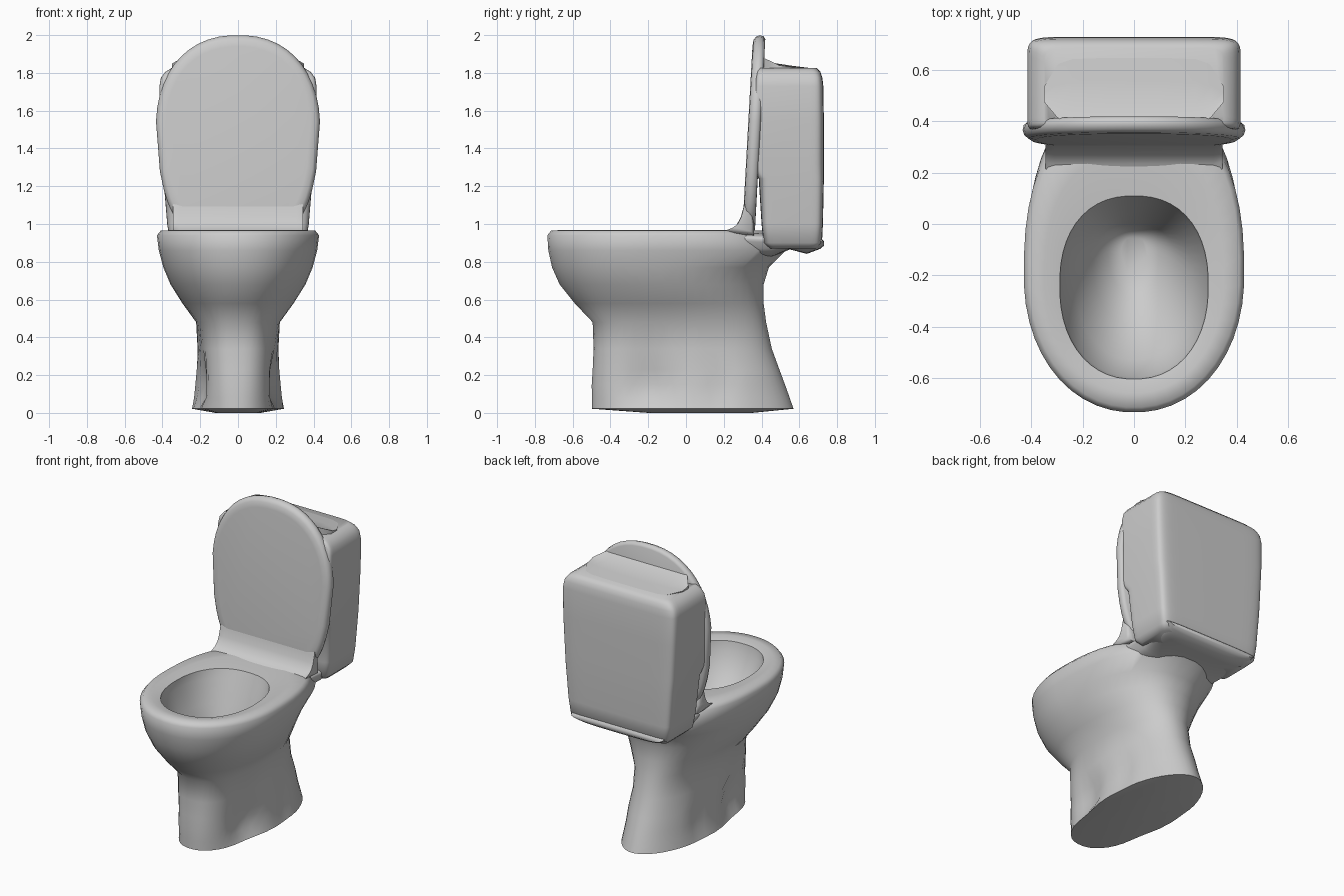
import bpy, bmesh, math
from mathutils import Vector

if "Cube" in bpy.data.objects:
    bpy.data.objects.remove(bpy.data.objects["Cube"], do_unlink=True)

ceramic = bpy.data.materials.new("grey ceramic")
ceramic.use_nodes = True
ceramic.diffuse_color = (0.6, 0.6, 0.6, 1)
ceramic.node_tree.nodes["Principled BSDF"].inputs["Base Color"].default_value = (0.6, 0.6, 0.6, 1)


def loft(name, rings, angle=60):
    """Skin a list of equal-length rings and cap both ends."""
    bm = bmesh.new()
    loops = [[bm.verts.new(p) for p in ring] for ring in rings]
    for a, b in zip(loops, loops[1:]):
        for i in range(len(a)):
            j = (i + 1) % len(a)
            bm.faces.new((a[i], a[j], b[j], b[i]))
    bm.faces.new(loops[0][::-1])
    bm.faces.new(loops[-1])
    bmesh.ops.recalc_face_normals(bm, faces=bm.faces)
    mesh = bpy.data.meshes.new(name)
    bm.to_mesh(mesh)
    bm.free()
    mesh.materials.append(ceramic)
    obj = bpy.data.objects.new(name, mesh)
    bpy.context.collection.objects.link(obj)
    bpy.ops.object.select_all(action="DESELECT")
    obj.select_set(True)
    bpy.context.view_layer.objects.active = obj
    bpy.ops.object.shade_smooth_by_angle(angle=math.radians(angle))


def power(v, n):
    return math.copysign(abs(v) ** (2 / n), v)


def circle(count=48):
    for i in range(count):
        a = 2 * math.pi * (i + 0.5) / count
        yield math.cos(a), math.sin(a)


def egg(z, front, back, half, mid, n_front=2.0, n_back=2.5, pinch=0.0):
    """Horizontal ring with its own front and back roundness and side scoops."""
    ring = []
    for c, s in circle():
        n = n_back if s > 0 else n_front
        y = mid + power(s, n) * ((back - mid) if s > 0 else (mid - front))
        scoop = math.exp(-((y + 0.2) / 0.13) ** 2) + 0.4 * math.exp(-((y - 0.17) / 0.08) ** 2)
        ring.append(Vector((half * power(c, n) * (1 - pinch * scoop), y, z)))
    return ring


# Pedestal, outer bowl, rim and hollow basin in one skin
loft("bowl_and_pedestal", [
    egg(0.0, -0.2, 0.35, 0.12, 0.1),
    egg(0.022, -0.5, 0.57, 0.245, 0.1, 2.3, 1.9, 0.08),
    egg(0.08, -0.5, 0.55, 0.236, 0.1, 2.4, 1.9, 0.22),
    egg(0.15, -0.5, 0.525, 0.23, 0.09, 2.5, 1.9, 0.26),
    egg(0.23, -0.495, 0.495, 0.222, 0.08, 2.6, 2.0, 0.18),
    egg(0.34, -0.49, 0.455, 0.215, 0.0, 2.7, 2.1, 0.04),
    egg(0.48, -0.495, 0.425, 0.222, -0.05, 2.5, 2.2),
    egg(0.58, -0.59, 0.412, 0.295, -0.12, 2.2, 2.2),
    egg(0.68, -0.67, 0.412, 0.358, -0.17, 2.1, 2.2),
    egg(0.77, -0.71, 0.44, 0.396, -0.2, 2.1, 2.3),
    egg(0.86, -0.73, 0.53, 0.42, -0.2, 2.1, 2.5),
    egg(0.94, -0.735, 0.45, 0.43, -0.2, 2.1, 2.5),
    egg(0.965, -0.715, 0.43, 0.41, -0.2, 2.1, 2.5),
    egg(0.968, -0.66, 0.28, 0.35, -0.22, 2.1, 2.4),
    egg(0.955, -0.605, 0.11, 0.29, -0.24, 2.2, 2.3),
    egg(0.9, -0.595, 0.09, 0.285, -0.24, 2.2, 2.3),
    egg(0.76, -0.53, 0.04, 0.23, -0.22, 2.1, 2.2),
    egg(0.64, -0.4, 0.0, 0.16, -0.16),
    egg(0.56, -0.28, -0.02, 0.1, -0.12),
    egg(0.53, -0.2, -0.05, 0.05, -0.12),
])


# Ledge joining the bowl to the tank, narrower underneath
def ledge_ring(y, half, low, high):
    middle, height = (low + high) / 2, (high - low) / 2
    return [Vector((half * power(c, 4) * (0.9 + 0.1 * power(s, 4)), y, middle + height * power(s, 4)))
            for c, s in circle()]


loft("rear_ledge", [
    ledge_ring(0.15, 0.3, 0.86, 0.94),
    ledge_ring(0.24, 0.338, 0.83, 0.96),
    ledge_ring(0.34, 0.342, 0.82, 0.957),
    ledge_ring(0.45, 0.348, 0.825, 0.95),
    ledge_ring(0.55, 0.355, 0.865, 0.94),
    ledge_ring(0.64, 0.36, 0.842, 0.94),
    ledge_ring(0.71, 0.365, 0.868, 0.93),
    ledge_ring(0.73, 0.35, 0.885, 0.91),
])


def across(section, stations):
    """Repeat a (y, z) section at mirrored x stations, shrunk toward its centre."""
    cy = sum(p[0] for p in section) / len(section)
    cz = sum(p[1] for p in section) / len(section)
    mirrored = [(-x, s) for x, s in stations] + [(x, s) for x, s in reversed(stations)]
    return [[Vector((x, cy + (y - cy) * s, cz + (z - cz) * s)) for y, z in section]
            for x, s in mirrored]


# Curved foot where the lid rises from the ledge
foot = [(0.19, 0.95), (0.235, 0.968), (0.268, 0.995), (0.291, 1.04), (0.303, 1.085),
        (0.315, 1.13), (0.345, 1.1), (0.36, 1.0), (0.36, 0.94)]
loft("lid_foot", across(foot, [(0.345, 0.75), (0.335, 0.92), (0.31, 1)]))


# Raised lid: upright outline, wide in the middle, narrow at the hinge
def lid_ring(scale, depth):
    ring = []
    for c, s in circle():
        if s >= 0:
            x, z = 0.435 * power(c, 2.25), 1.5 + 0.5 * power(s, 2.25)
        else:
            drop = abs(power(s, 6))
            z = 1.5 - 0.55 * drop
            x = (0.435 - 0.1 * drop ** 1.7) * power(c, 6)
        x, z = x * scale, 1.5 + (z - 1.5) * scale
        ring.append(Vector((x, 0.3 + max(0, z - 1.0) * 0.055 + depth, z)))
    return ring


loft("lid", [lid_ring(0.88, 0.0), lid_ring(0.95, 0.004), lid_ring(0.985, 0.016),
             lid_ring(1.0, 0.036), lid_ring(0.99, 0.056), lid_ring(0.96, 0.066)])


# Water tank: tapering downward, chamfered top corners, joined to the lid above the gap
def tank_ring(z, front, back, half, n_front=11):
    return egg(z, front, back, half, (front + back) / 2, n_front, 11)


loft("tank", [
    tank_ring(0.87, 0.44, 0.69, 0.33),
    tank_ring(0.9, 0.41, 0.72, 0.36),
    tank_ring(1.0, 0.4, 0.725, 0.375),
    tank_ring(1.24, 0.385, 0.73, 0.395),
    tank_ring(1.32, 0.335, 0.73, 0.402, 20),
    tank_ring(1.55, 0.35, 0.73, 0.414, 20),
    tank_ring(1.73, 0.365, 0.727, 0.416, 20),
    tank_ring(1.775, 0.37, 0.722, 0.408, 20),
    tank_ring(1.805, 0.375, 0.712, 0.385, 20),
    tank_ring(1.827, 0.385, 0.69, 0.35, 20),
])

# Sloped blend between the tank top and the back of the lid
slope = [(0.37, 1.78), (0.37, 1.9), (0.41, 1.88), (0.46, 1.853), (0.56, 1.838),
         (0.68, 1.823), (0.66, 1.78)]
loft("tank_top_slope", across(slope, [(0.35, 0.2), (0.3, 0.65), (0.24, 0.93), (0.1, 1)]))
